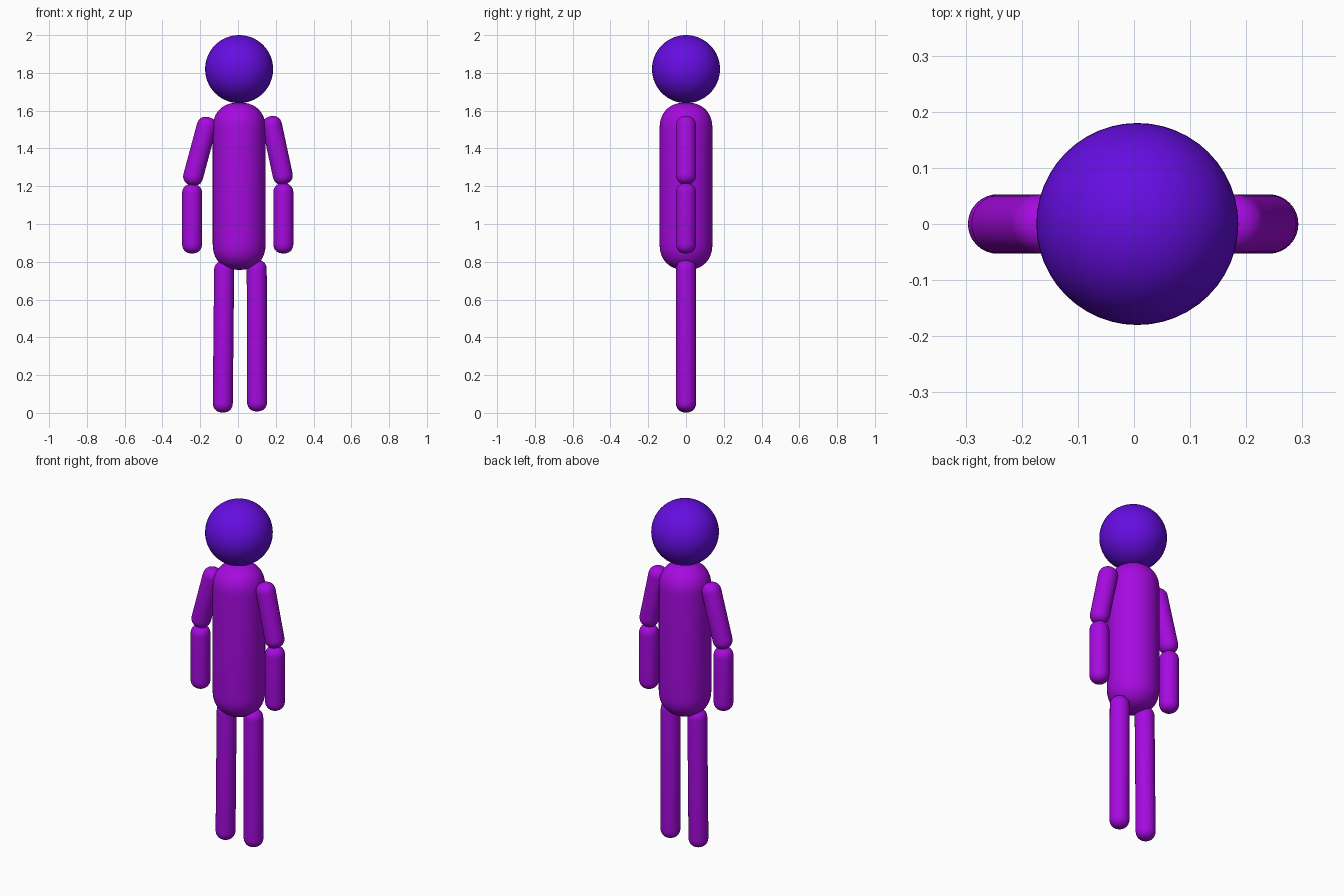
import bpy, bmesh, math
from mathutils import Vector

if "Cube" in bpy.data.objects:
    bpy.data.objects.remove(bpy.data.objects["Cube"])


def material(name, rgb):
    m = bpy.data.materials.new(name)
    m.diffuse_color = (*rgb, 1)
    m.use_nodes = True
    m.node_tree.nodes["Principled BSDF"].inputs["Base Color"].default_value = m.diffuse_color
    return m


VIOLET = material("blue violet", (0.13, 0.004, 0.75))
PURPLE = material("purple", (0.38, 0.003, 0.74))


def finish(bm, name, mat):
    bmesh.ops.recalc_face_normals(bm, faces=bm.faces)
    for f in bm.faces:
        f.smooth = True
    me = bpy.data.meshes.new(name)
    bm.to_mesh(me)
    bm.free()
    me.materials.append(mat)
    ob = bpy.data.objects.new(name, me)
    bpy.context.collection.objects.link(ob)
    return ob


def rounded_rod(name, start, end, radius, mat=PURPLE, power=2.3, sides=32, steps=10):
    """Rod with softly rounded ends whose tips lie at start and end."""
    start, end = Vector(start), Vector(end)
    axis = end - start
    length = axis.length
    # quarter profile of one end: (radius, height above the tip)
    arc = []
    for i in range(1, steps + 1):
        a = i / steps * math.pi / 2
        arc.append((radius * math.sin(a) ** (2 / power),
                    radius * (1 - math.cos(a) ** (2 / power))))
    profile = arc + [(r, length - h) for r, h in reversed(arc)]
    bm = bmesh.new()
    rings = [[bm.verts.new((r * math.cos(2 * math.pi * k / sides),
                            r * math.sin(2 * math.pi * k / sides), h))
              for k in range(sides)] for r, h in profile]
    tips = [bm.verts.new((0, 0, 0)), bm.verts.new((0, 0, length))]
    for k in range(sides):
        n = (k + 1) % sides
        for a, b in zip(rings, rings[1:]):
            bm.faces.new((a[k], a[n], b[n], b[k]))
        bm.faces.new((tips[0], rings[0][n], rings[0][k]))
        bm.faces.new((tips[1], rings[-1][k], rings[-1][n]))
    ob = finish(bm, name, mat)
    ob.rotation_euler = axis.to_track_quat('Z', 'Y').to_euler()
    ob.location = start
    return ob


# Head
bm = bmesh.new()
bmesh.ops.create_uvsphere(bm, u_segments=48, v_segments=32, radius=0.18)
finish(bm, "head", VIOLET).location = (0.006, 0, 1.82)

# Torso
rounded_rod("torso", (0.006, 0, 0.757), (0.006, 0, 1.643), 0.14, sides=48)

# Legs
rounded_rod("left_leg", (-0.081, 0, 0.002), (-0.073, 0, 0.805), 0.053)
rounded_rod("right_leg", (0.101, 0, 0.008), (0.099, 0, 0.81), 0.053)

# Arms
rounded_rod("left_upper_arm", (-0.25, 0, 1.205), (-0.153, 0, 1.565), 0.053)
rounded_rod("right_upper_arm", (0.247, 0, 1.21), (0.17, 0, 1.57), 0.053)
rounded_rod("left_forearm", (-0.243, 0, 0.844), (-0.243, 0, 1.212), 0.053)
rounded_rod("right_forearm", (0.24, 0, 0.844), (0.24, 0, 1.216), 0.053)
